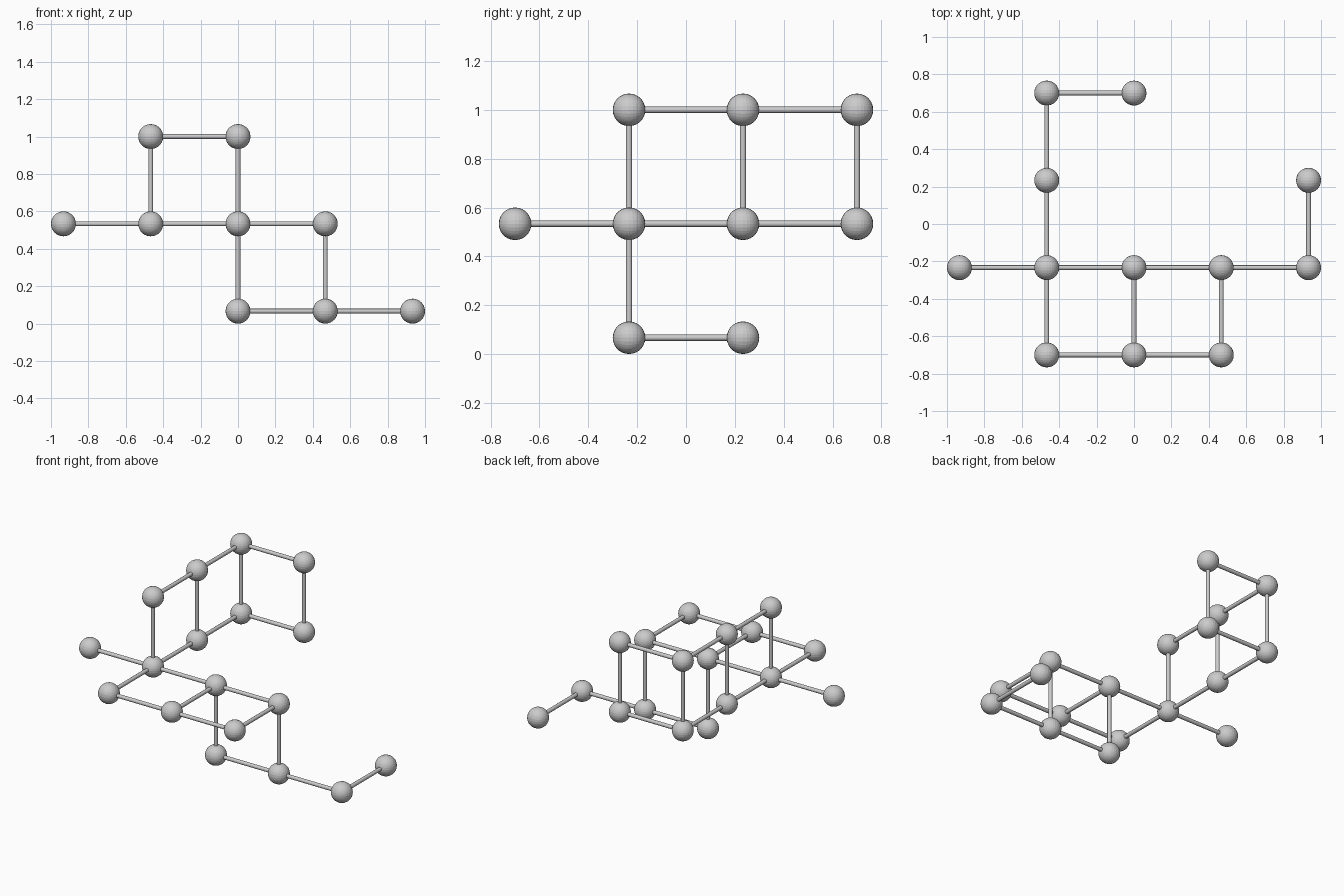
import bpy, bmesh
from mathutils import Vector

if "Cube" in bpy.data.objects:
    bpy.data.objects.remove(bpy.data.objects["Cube"])

STEP = 7 / 15        # lattice spacing
BALL_R = 1 / 15
ROD_R = 0.0128

# Lattice nodes (x, y, z steps), grouped in straight runs
nodes = [(x, 1, 1) for x in range(-2, 2)]                      # middle spine
nodes += [(x, 0, 1) for x in range(-1, 2)]                     # front row
nodes += [(x, 1, 0) for x in range(0, 3)] + [(2, 2, 0)]        # lower arm
nodes += [(-1, 2, 1), (-1, 3, 1), (0, 3, 1)]                   # back wall, lower run
nodes += [(-1, y, 2) for y in range(1, 4)] + [(0, 3, 2)]       # back wall, upper run


def place(n):
    return Vector((n[0] * STEP, (n[1] - 1.5) * STEP, n[2] * STEP + BALL_R))


def add_object(name, mesh, location):
    obj = bpy.data.objects.new(name, mesh)
    obj.location = location
    bpy.context.collection.objects.link(obj)
    return obj


# Shared ball: a subdivided cube pushed out to a sphere
bm = bmesh.new()
bmesh.ops.create_cube(bm, size=2)
bmesh.ops.subdivide_edges(bm, edges=bm.edges[:], cuts=7, use_grid_fill=True)
for v in bm.verts:
    v.co = v.co.normalized() * BALL_R
ball_mesh = bpy.data.meshes.new("ball")
bm.to_mesh(ball_mesh)
bm.free()

# Shared rod: a thin round bar along z
bm = bmesh.new()
bmesh.ops.create_cone(bm, cap_ends=True, segments=16, radius1=ROD_R, radius2=ROD_R, depth=STEP)
for f in bm.faces:
    f.smooth = len(f.verts) == 4
for e in bm.edges:
    e.smooth = all(len(f.verts) == 4 for f in e.link_faces)
rod_mesh = bpy.data.meshes.new("rod")
bm.to_mesh(rod_mesh)
bm.free()

# A ball on every node, a rod to each neighbour in +x, +y and +z
for n in nodes:
    add_object("ball", ball_mesh, place(n))
    for d in ((1, 0, 0), (0, 1, 0), (0, 0, 1)):
        m = tuple(a + b for a, b in zip(n, d))
        if m in nodes:
            rod = add_object("rod", rod_mesh, (place(n) + place(m)) / 2)
            rod.rotation_euler = Vector(d).to_track_quat('Z', 'Y').to_euler()
